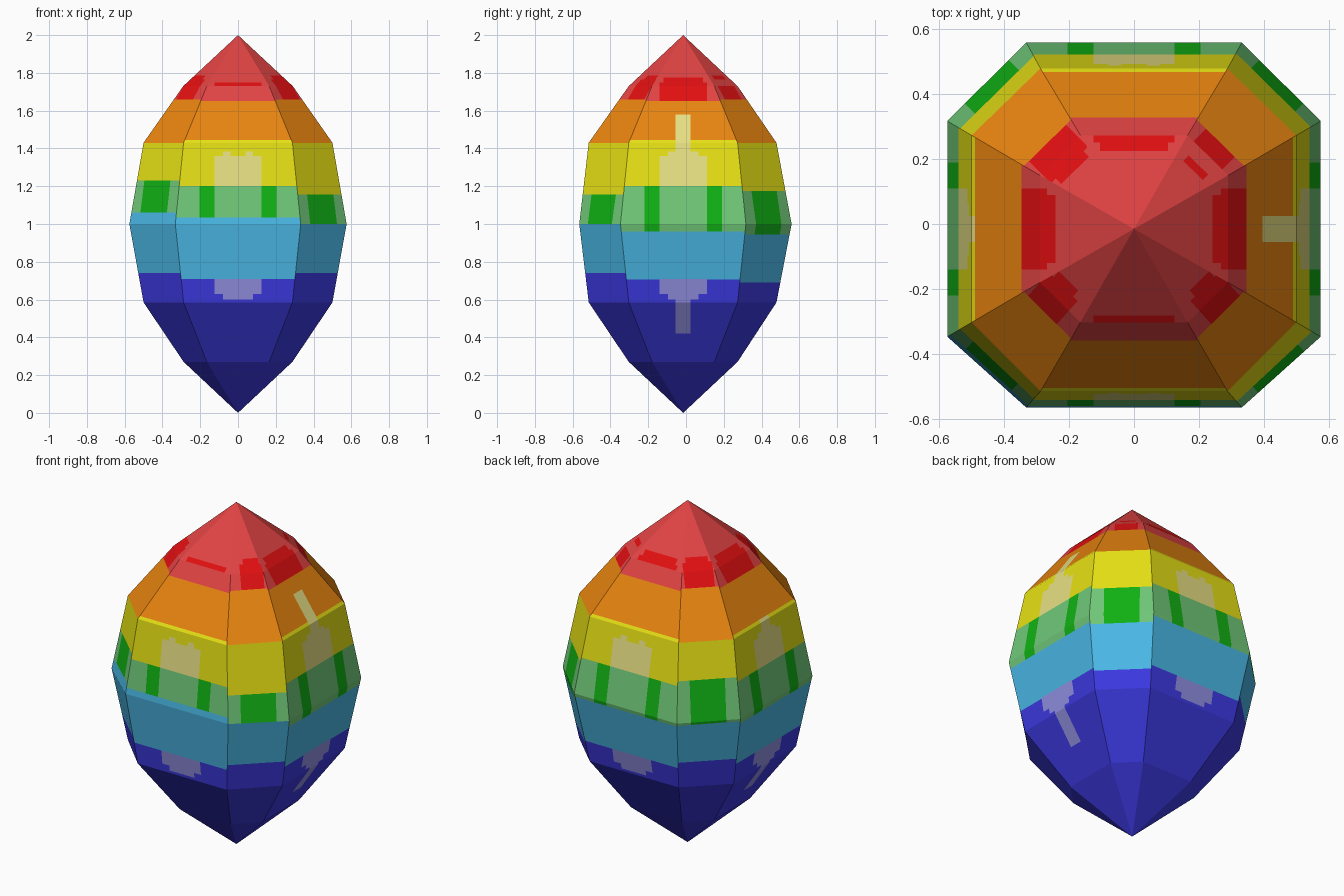
import bpy, bmesh
from mathutils import Vector

cube = bpy.data.objects.get("Cube")
if cube:
    bpy.data.objects.remove(cube, do_unlink=True)


def linear(c):
    c /= 255
    return c / 12.92 if c <= 0.04045 else ((c + 0.055) / 1.055) ** 2.4


# Flat colours
COLOURS = {
    "soft_red": (225, 67, 67), "bright_red": (225, 15, 17),
    "orange": (238, 136, 16), "yellow": (230, 224, 20),
    "soft_green": (112, 200, 120), "bright_green": (17, 178, 20),
    "sky_blue": (74, 184, 230), "navy": (60, 57, 225),
    "cream": (232, 225, 132), "lavender": (145, 143, 225),
}
NAMES = list(COLOURS)
SIDE_Y = -0.015   # middle of the side facets and the tips

# Rings: height, half width, half depth, half facet width, depth centre
RINGS = [
    (0.27, 0.288, 0.288, 0.165, -0.015),
    (0.585, 0.5, 0.497, 0.288, -0.018),
    (1.0, 0.575, 0.562, 0.332, -0.003),
    (1.43, 0.5, 0.497, 0.288, -0.018),
    (1.73, 0.29, 0.288, 0.165, -0.015),
]

# Band limits by facet, counter-clockwise from the front:
# red/orange, orange/yellow, yellow/green, green/blue, blue/navy
BANDS = [
    (1.65, 1.445, 1.20, 1.035, 0.71), (1.66, 1.43, 1.155, 1.0, 0.74),
    (1.65, 1.445, 1.20, 0.96, 0.705), (1.66, 1.43, 1.175, 0.945, 0.69),
    (1.65, 1.445, 1.20, 0.98, 0.71), (1.66, 1.43, 1.225, 0.985, 0.745),
    (1.65, 1.445, 1.20, 0.97, 0.71), (1.66, 1.43, 1.23, 1.06, 0.74),
]
BAND_COLOURS = ["soft_red", "orange", "yellow", "soft_green", "sky_blue", "navy"]

# Painted marks: colour, sideways from, sideways to, bottom, top
WIDE_MARKS = [
    ("cream", 0, 0.04, 1.36, 1.58), ("cream", 0, 0.08, 1.36, 1.385),
    ("cream", 0, 0.125, 1.20, 1.36),
    ("lavender", 0, 0.125, 0.63, 0.71), ("lavender", 0, 0.08, 0.6, 0.63),
    ("lavender", 0, 0.04, 0.42, 0.6),
    ("bright_red", 0, 0.125, 1.65, 1.75), ("bright_red", 0, 0.105, 1.75, 1.775),
]


def marks(i):
    green_top, green_low = BANDS[i][2], BANDS[i][3]
    if i % 2 == 0:
        return WIDE_MARKS + [("bright_green", 0.125, 0.205, green_low, green_top)]
    red = 0.08 if i == 5 else 0.062
    return [("bright_green", 0, 0.095, green_low, green_top),
            ("bright_red", 0, red, BANDS[i][0], 1.765),
            ("bright_red", 0, red - 0.02, 1.765, 1.785)]


def ring_points(z, hx, hy, w, cy):
    flat = [(-w, cy - hy), (w, cy - hy), (hx, SIDE_Y - w), (hx, SIDE_Y + w),
            (w, cy + hy), (-w, cy + hy), (-hx, SIDE_Y + w), (-hx, SIDE_Y - w)]
    return [Vector((x, y, z)) for x, y in flat]


# Eight-sided gem body
bm = bmesh.new()
rings = [[bm.verts.new(p) for p in ring_points(*r)] for r in RINGS]
bottom = bm.verts.new((0, SIDE_Y, 0))
top = bm.verts.new((0, SIDE_Y, 2))
for i in range(8):
    j = (i + 1) % 8
    faces = [bm.faces.new((bottom, rings[0][j], rings[0][i])),
             bm.faces.new((rings[-1][i], rings[-1][j], top))]
    for a, b in zip(rings, rings[1:]):
        faces.append(bm.faces.new((a[i], a[j], b[j], b[i])))
    for f in faces:
        f.material_index = i      # facet number until painted

girdle = ring_points(*RINGS[2])
frames = []
for i in range(8):
    a, b = girdle[i], girdle[(i + 1) % 8]
    frames.append(((a + b) / 2, (b - a).normalized()))


def cut(i, point, normal, low=0, high=2):
    faces = [f for f in bm.faces if f.material_index == i
             and low < f.calc_center_median().z < high]
    geom = set(faces)
    for f in faces:
        geom.update(f.edges)
        geom.update(f.verts)
    bmesh.ops.bisect_plane(bm, geom=list(geom), dist=1e-5,
                           plane_co=point, plane_no=normal)


# Cut the colour bands, then the outlines of the marks
for i, (mid, along) in enumerate(frames):
    heights = set(BANDS[i])
    for m in marks(i):
        heights.update(m[3:])
    for z in sorted(heights):
        cut(i, (0, 0, z), (0, 0, 1))
    for name, u0, u1, low, high in marks(i):
        for u in {-u1, -u0, u0, u1} - {0}:
            cut(i, mid + along * u, along, low, high)


def paint(i, c):
    u = abs((c - frames[i][0]).dot(frames[i][1]))
    for name, u0, u1, low, high in marks(i):
        if u0 < u < u1 and low < c.z < high:
            return name
    return BAND_COLOURS[sum(c.z < z for z in BANDS[i])]


for f in bm.faces:
    f.material_index = NAMES.index(paint(f.material_index, f.calc_center_median_weighted()))
    f.smooth = False

mesh = bpy.data.meshes.new("gem_body")
bm.to_mesh(mesh)
bm.free()
for name, rgb in COLOURS.items():
    mat = bpy.data.materials.new(name)
    mat.use_nodes = True
    colour = tuple(linear(c) for c in rgb) + (1,)
    mat.diffuse_color = colour
    for node in mat.node_tree.nodes:
        if node.type == "BSDF_PRINCIPLED":
            node.inputs["Base Color"].default_value = colour
    mesh.materials.append(mat)
bpy.context.scene.collection.objects.link(bpy.data.objects.new("gem_body", mesh))
